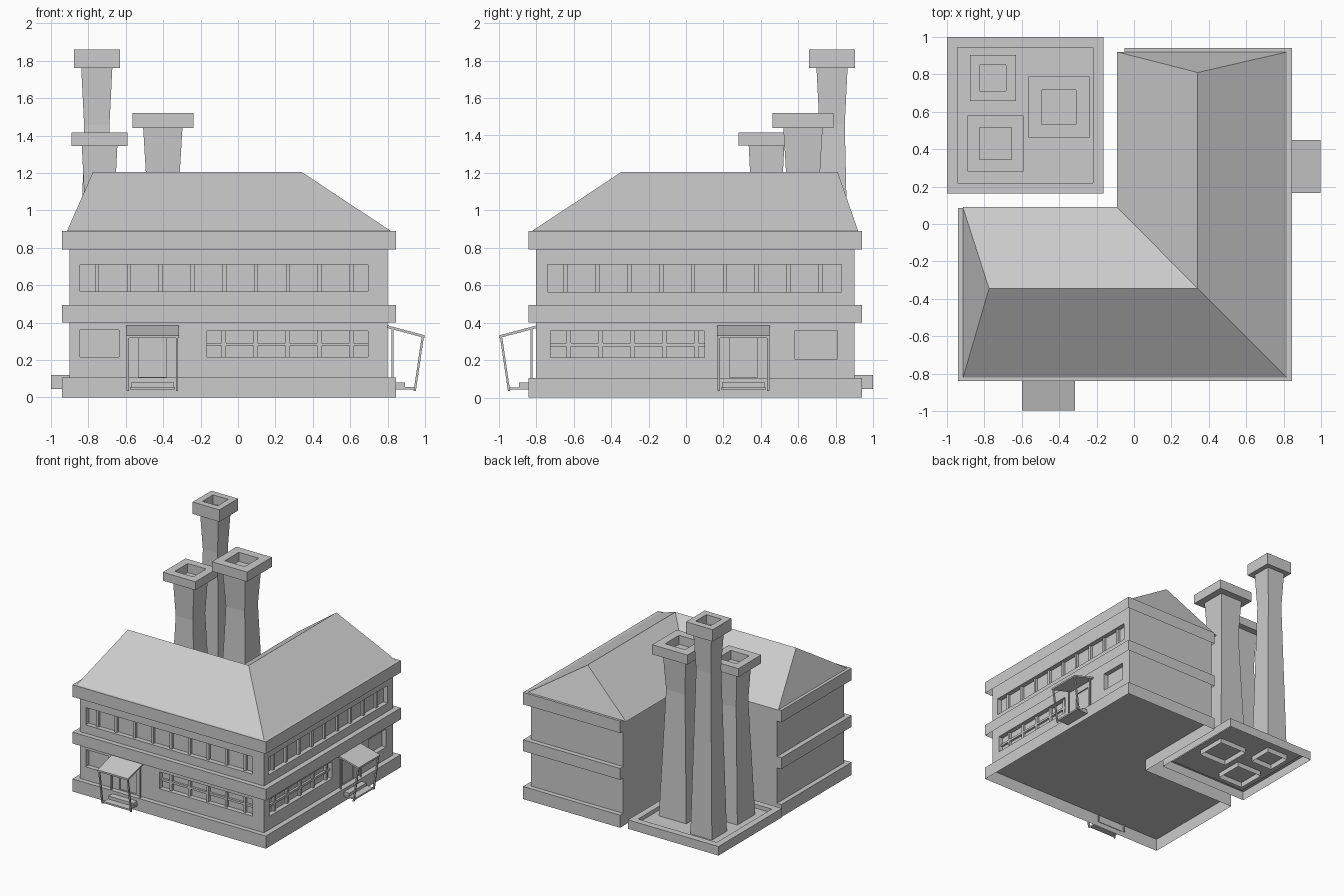
import bpy, bmesh
from mathutils import Vector

if "Cube" in bpy.data.objects:
    bpy.data.objects.remove(bpy.data.objects["Cube"])

CUBE = [(0, 1, 3, 2), (4, 6, 7, 5), (0, 4, 5, 1), (2, 3, 7, 6), (0, 2, 6, 4), (1, 5, 7, 3)]


def finish(name, bm):
    bmesh.ops.recalc_face_normals(bm, faces=bm.faces[:])
    me = bpy.data.meshes.new(name)
    bm.to_mesh(me)
    bm.free()
    ob = bpy.data.objects.new(name, me)
    bpy.context.collection.objects.link(ob)
    return ob


def add_box(bm, a, b, tf=lambda p: p):
    vs = [bm.verts.new(tf((x, y, z))) for x in (a[0], b[0]) for y in (a[1], b[1]) for z in (a[2], b[2])]
    for f in CUBE:
        bm.faces.new([vs[i] for i in f])


def bridge(bm, a, b):
    for k in range(len(a)):
        n = (k + 1) % len(a)
        bm.faces.new((a[k], a[n], b[n], b[k]))


def add_bar(bm, p, q, t, tf):
    # square upright between two local points
    ring = [[bm.verts.new(tf((c[0] + i * t, c[1] + j * t, c[2])))
             for i, j in ((-1, -1), (1, -1), (1, 1), (-1, 1))] for c in (p, q)]
    bm.faces.new(ring[0])
    bm.faces.new(ring[1])
    bridge(bm, *ring)


def add_prism(bm, pts, z0, z1):
    # returns bottom face so that it can be opened
    lo = [bm.verts.new((x, y, z0)) for x, y in pts]
    hi = [bm.verts.new((x, y, z1)) for x, y in pts]
    bm.faces.new(hi)
    bridge(bm, lo, hi)
    return bm.faces.new(lo)


def lofted_squares(bm, cx, cy, rings):
    # open-bottomed stack of (half width, z) squares
    loops = [[bm.verts.new((cx + i * h, cy + j * h, z)) for i, j in ((-1, -1), (1, -1), (1, 1), (-1, 1))]
             for h, z in rings]
    for a, b in zip(loops, loops[1:]):
        bridge(bm, a, b)
    bm.faces.new(loops[-1])


def ell(left, front, right, back):
    return [(left, front), (right, front), (right, back), (-.05, back), (-.05, .085), (left, .085)]


# facade frames: local (along, outward, up)
def front(p):
    return Vector((p[0], -.8 - p[1], p[2]))


def side(p):
    return Vector((.8 + p[1], p[0], p[2]))


# per facade: upper strip, lower grid, small window, porch centre, first mullions
FACADES = [
    ("front", front, (-.845, .695), (-.165, .695), (-.845, -.635, .215, .36), -.4575, -.753, -.076),
    ("side", side, (-.74, .83), (-.725, .10), (.58, .81, .205, .355), .3075, -.642, -.626),
]

# walls with recessed windows and doorways
bm = bmesh.new()
add_prism(bm, ell(-.9, -.8, .8, .9), .1, .885)
walls = finish("walls", bm)
bm = bmesh.new()
for _, tf, up, low, small, door, _, _ in FACADES:
    add_box(bm, (up[0], -.04, .565), (up[1], .1, .71), tf)
    add_box(bm, (low[0], -.04, .215), (low[1], .1, .355), tf)
    add_box(bm, (small[0], -.04, small[2]), (small[1], .1, small[3]), tf)
    add_box(bm, (door - .075, -.01, .11), (door + .075, .1, .32), tf)
cutter = finish("opening_cutter", bm)
cutter.hide_render = True
mod = walls.modifiers.new("openings", 'BOOLEAN')
mod.operation = 'DIFFERENCE'
mod.solver = 'EXACT'
mod.object = cutter
bpy.context.view_layer.objects.active = walls
bpy.ops.object.modifier_apply(modifier=mod.name)
bpy.data.objects.remove(cutter)

# plinth, floor band and cornice: shells open underneath
for name, z0, z1 in (("plinth", 0, .105), ("floor_band", .4, .495), ("cornice", .79, .89)):
    bm = bmesh.new()
    under = add_prism(bm, ell(-.94, -.84, .845, .94), z0, z1)
    bmesh.ops.recalc_face_normals(bm, faces=bm.faces[:])
    bm.faces.remove(under)
    finish(name, bm)

# hipped roof
bm = bmesh.new()
eave = [(-.915, -.825), (.82, -.825), (.82, .92), (-.09, .92), (-.09, .09), (-.915, .09)]
A, B, C, D, E, F = [bm.verts.new((x, y, .888)) for x, y in eave]
P, Q, R = [bm.verts.new((x, y, 1.205)) for x, y in ((-.775, -.345), (.34, -.345), (.34, .81))]
for f in ((A, B, Q, P), (B, C, R, Q), (C, D, R), (D, E, Q, R), (E, F, P, Q), (F, A, P)):
    bm.faces.new(f)
finish("roof", bm)

for name, tf, up, low, small, door, m_up, m_low in FACADES:
    # window bars, set back inside the recess
    bm = bmesh.new()
    for i in range(9):
        x = m_up + .17 * i
        add_box(bm, (x - .011, -.042, .56), (x + .011, -.02, .715), tf)
    for i in range(5):
        x = m_low + .1705 * i
        add_box(bm, (x - .011, -.042, .21), (x + .011, -.02, .36), tf)
    add_box(bm, (low[0] - .002, -.042, .274), (low[1] + .002, -.022, .292), tf)
    finish(name + "_window_bars", bm)

    # porch: sloped canopy, uprights and steps
    bm = bmesh.new()
    lo, hi = door - .142, door + .142
    vs = [bm.verts.new(tf((u, d, z + t))) for u in (lo, hi)
          for d, z in ((-.005, .372), (.198, .318)) for t in (0, .014)]
    for f in CUBE:
        bm.faces.new([vs[i] for i in f])
    finish(name + "_porch_canopy", bm)
    bm = bmesh.new()
    for s in (-1, 1):
        u = door + s * .132
        add_bar(bm, (u, .145, .035), (u, .188, .325), .006, tf)
        add_bar(bm, (u, .026, .04), (u, .026, .37), .005, tf)
    finish(name + "_porch_posts", bm)
    bm = bmesh.new()
    add_box(bm, (door - .12, .035, .042), (door + .12, .15, .055), tf)
    add_box(bm, (door - .115, .035, .055), (door + .115, .092, .08), tf)
    finish(name + "_porch_steps", bm)

# chimney pad: open-bottomed tray with a raised rim
bm = bmesh.new()
lofted_squares(bm, -.582, .582, [(.418, .045), (.418, .12), (.363, .12), (.363, .088)])
finish("chimney_pad", bm)

# waisted chimneys with hollow caps
CHIMNEYS = [
    ("tall", -.755, .78, .1, .068, .083, .123, .07, 1.76, 1.86),
    ("middle", -.402, .625, .128, .087, .105, .163, .092, 1.44, 1.52),
    ("short", -.74, .43, .119, .08, .095, .15, .085, 1.345, 1.415),
]
for name, cx, cy, foot, waist, top, cap, hole, z0, z1 in CHIMNEYS:
    bm = bmesh.new()
    lofted_squares(bm, cx, cy, [(foot, .045), (waist, z0 - .3), (top, z0),
                                (cap, z0), (cap, z1), (hole, z1), (hole, z1 - .075)])
    finish(name + "_chimney", bm)
